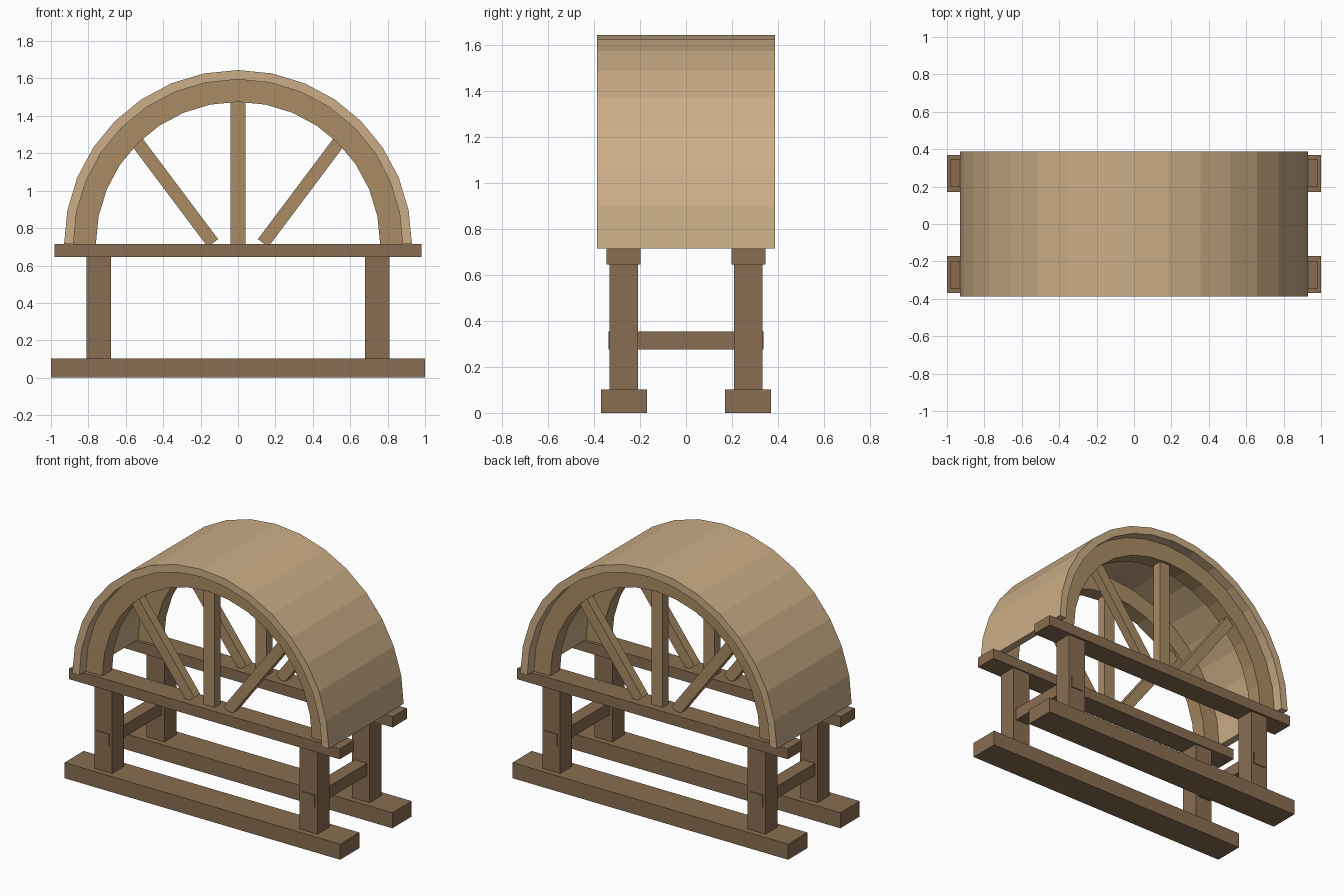
import bpy, bmesh
from math import sin, cos, pi, atan2, hypot
from mathutils import Matrix, Vector

if "Cube" in bpy.data.objects:
    bpy.data.objects.remove(bpy.data.objects["Cube"])


def material(name, r, g, b):
    m = bpy.data.materials.new(name)
    m.diffuse_color = (r, g, b, 1)
    m.use_nodes = True
    m.node_tree.nodes["Principled BSDF"].inputs["Base Color"].default_value = m.diffuse_color
    return m


DARK = material("dark_timber", 0.25, 0.155, 0.083)
MID = material("rib_timber", 0.40, 0.26, 0.125)
LIGHT = material("lagging_timber", 0.60, 0.42, 0.24)
CZ = 0.715      # springing height of the arch
FY = 0.27       # distance of each frame from the centre line


def finish(name, bm, mat):
    bmesh.ops.recalc_face_normals(bm, faces=bm.faces)
    me = bpy.data.meshes.new(name)
    bm.to_mesh(me)
    bm.free()
    me.materials.append(mat)
    ob = bpy.data.objects.new(name, me)
    bpy.context.collection.objects.link(ob)
    return ob


def box(name, center, size, mat, tilt=0):
    bm = bmesh.new()
    bmesh.ops.create_cube(bm, size=1)
    bm.transform(Matrix.Translation(center) @ Matrix.Rotation(tilt, 4, 'Y')
                 @ Matrix.Diagonal((*size, 1)))
    return finish(name, bm, mat)


def arch(name, r_in, r_out, y, depth, mat, n=16):
    # half-ring profile extruded along y
    bm = bmesh.new()
    rings = []
    for i in range(n + 1):
        a = pi * i / n
        rings.append([bm.verts.new((r * cos(a), y + d, CZ + r * sin(a)))
                      for r, d in ((r_in, -depth / 2), (r_out, -depth / 2),
                                   (r_out, depth / 2), (r_in, depth / 2))])
    for p, q in zip(rings, rings[1:]):
        for k in range(4):
            j = (k + 1) % 4
            bm.faces.new((p[k], p[j], q[j], q[k]))
    bm.faces.new(rings[0])
    bm.faces.new(rings[-1])
    return finish(name, bm, mat)


# two identical side frames
for side, s in (("front", -1), ("back", 1)):
    y = s * FY
    box(side + "_sill", (0, y, 0.051), (2, 0.2, 0.102), DARK)
    box(side + "_top_beam", (0, s * 0.273, 0.68), (1.964, 0.148, 0.07), DARK)
    arch(side + "_arch_rib", 0.76, 0.88, y, 0.10, MID)
    box(side + "_king_strut", (0, y, 1.105), (0.08, 0.06, 0.79), MID)
    for end, e in (("left", -1), ("right", 1)):
        box(f"{side}_{end}_post", (e * 0.745, y, 0.375), (0.13, 0.124, 0.56), DARK)
        # diagonal strut from the beam up into the rib
        a, b = Vector((e * 0.134, y, 0.72)), Vector((e * 0.557, y, 1.284))
        d = b - a
        box(f"{side}_{end}_diagonal_strut", (a + b) / 2,
            (0.07, 0.06, hypot(d.x, d.z)), MID, atan2(d.x, d.z))

# cross braces tying the frames together
for end, e in (("left", -1), ("right", 1)):
    box(end + "_cross_brace", (e * 0.745, 0, 0.315), (0.09, 0.676, 0.08), DARK)

# curved lagging shell over the ribs
arch("lagging_shell", 0.88, 0.93, 0, 0.776, LIGHT)
